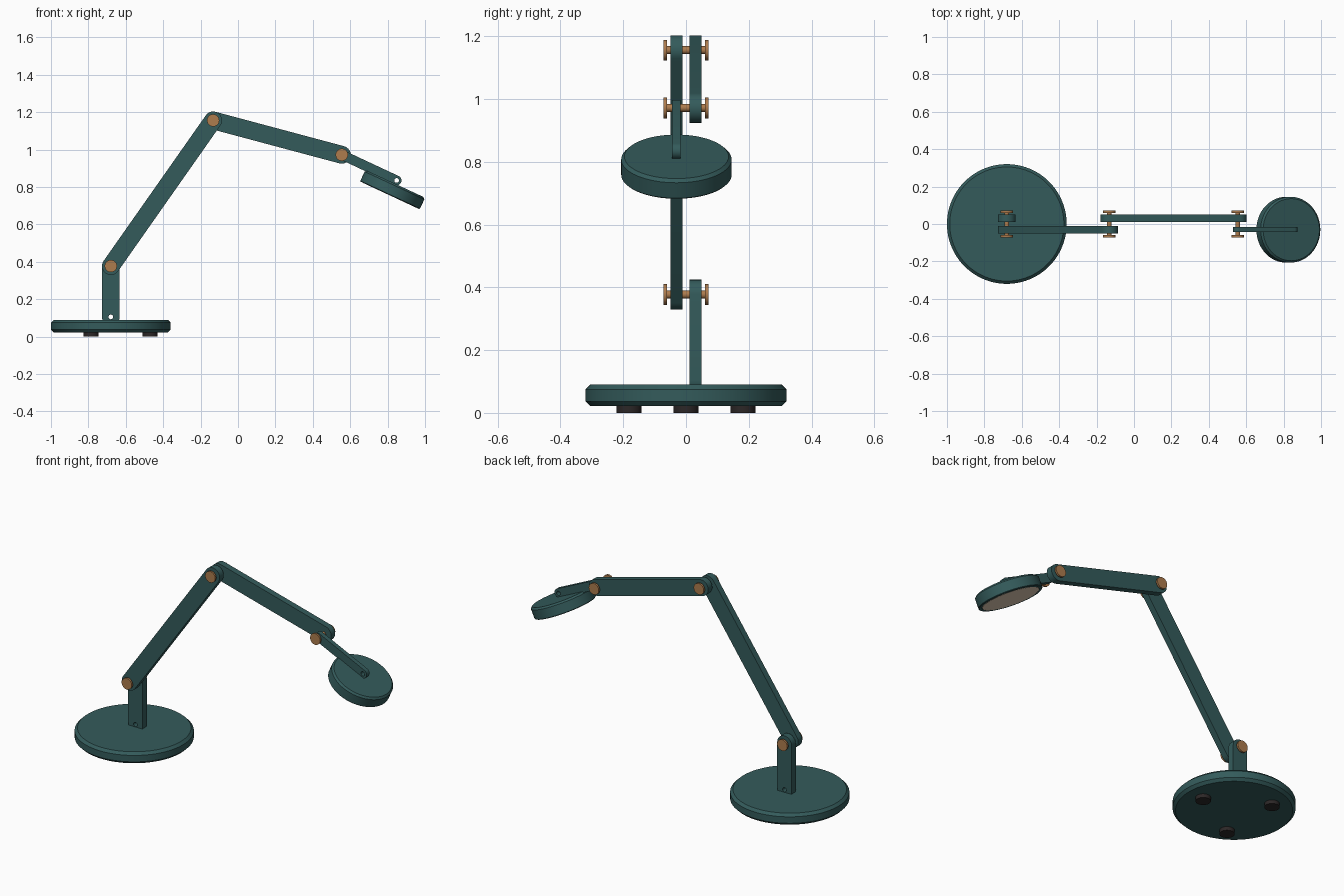
import bpy, bmesh, math
from mathutils import Matrix, Vector

if "Cube" in bpy.data.objects:
    bpy.data.objects.remove(bpy.data.objects["Cube"])


def material(name, rgb):
    m = bpy.data.materials.new(name)
    m.diffuse_color = (*rgb, 1)
    m.use_nodes = True
    m.node_tree.nodes["Principled BSDF"].inputs["Base Color"].default_value = m.diffuse_color
    return m


GREEN = material("dark teal paint", (0.034, 0.105, 0.105))
BRASS = material("warm brass", (0.42, 0.20, 0.075))
RUBBER = material("black rubber", (0.025, 0.020, 0.020))
LENS = material("cream diffuser", (0.75, 0.60, 0.45))


def finish(ob, mat):
    ob.data.materials.clear()
    ob.data.materials.append(mat)
    bpy.ops.object.select_all(action='DESELECT')
    bpy.context.view_layer.objects.active = ob
    ob.select_set(True)
    bpy.ops.object.shade_smooth_by_angle(angle=math.radians(30))
    return ob


def lathe(name, profile, mat, matrix, segments=64):
    """Spin (radius, height) points around local z; ends are capped."""
    bm = bmesh.new()
    rings = []
    for r, h in profile:
        rings.append([bm.verts.new((r * math.cos(a), r * math.sin(a), h))
                      for a in (2 * math.pi * i / segments for i in range(segments))])
    for lo, hi in zip(rings, rings[1:]):
        for i in range(segments):
            j = (i + 1) % segments
            bm.faces.new((lo[i], lo[j], hi[j], hi[i]))
    bm.faces.new(rings[0][::-1])
    bm.faces.new(rings[-1])
    bmesh.ops.recalc_face_normals(bm, faces=bm.faces)
    me = bpy.data.meshes.new(name)
    bm.to_mesh(me)
    bm.free()
    ob = bpy.data.objects.new(name, me)
    bpy.context.collection.objects.link(ob)
    ob.matrix_world = matrix
    return finish(ob, mat)


def arc(cx, cy, r, start, end, n):
    return [(cx + r * math.cos(start + (end - start) * i / n),
             cy + r * math.sin(start + (end - start) * i / n)) for i in range(n + 1)]


def bar(name, p, q, half_width, y, thickness, hole=0.0125):
    """Round-ended flat link in the xz plane with a pin hole at both ends."""
    d = Vector(q) - Vector(p)
    t = math.atan2(d.y, d.x)
    quarter = math.pi / 2
    outline = (arc(*q, half_width, t - quarter, t + quarter, 16)
               + arc(*p, half_width, t + quarter, t + 3 * quarter, 16))
    loops = [outline] + [arc(*c, hole, 0, 2 * math.pi, 24)[:-1] for c in (p, q)]
    cu = bpy.data.curves.new(name, 'CURVE')
    cu.dimensions, cu.fill_mode, cu.extrude = '2D', 'BOTH', thickness / 2
    for pts in loops:
        s = cu.splines.new('POLY')
        s.points.add(len(pts) - 1)
        for v, (a, b) in zip(s.points, pts):
            v.co = (a, b, 0, 1)
        s.use_cyclic_u = True
    ob = bpy.data.objects.new(name, cu)
    bpy.context.collection.objects.link(ob)
    ob.matrix_world = Matrix.Translation((0, y, 0)) @ Matrix.Rotation(math.pi / 2, 4, 'X')
    bpy.ops.object.select_all(action='DESELECT')
    bpy.context.view_layer.objects.active = ob
    ob.select_set(True)
    bpy.ops.object.convert(target='MESH')
    ob = bpy.context.object
    # weld caps to walls
    bm = bmesh.new()
    bm.from_mesh(ob.data)
    bmesh.ops.remove_doubles(bm, verts=bm.verts, dist=1e-5)
    bmesh.ops.recalc_face_normals(bm, faces=bm.faces)
    bm.to_mesh(ob.data)
    bm.free()
    return finish(ob, GREEN)


# joint positions (x, z)
SHOULDER, ELBOW, WRIST = (-0.68, 0.377), (-0.133, 1.156), (0.555, 0.972)
HEAD_END = (0.848, 0.835)
SIDE = 0.0305

# base with chamfered rims and three feet
lathe("base", [(0.305, 0.022), (0.32, 0.037), (0.32, 0.075), (0.305, 0.09)],
      GREEN, Matrix.Translation((-0.68, 0, 0)), 96)
for i in range(3):
    a = 2 * math.pi * i / 3
    pos = (-0.68 + 0.21 * math.cos(a), 0.21 * math.sin(a), 0)
    lathe("foot", [(0.04, 0), (0.04, 0.024)], RUBBER, Matrix.Translation(pos), 32)

# links, alternating sides
bar("post", (-0.68, 0.105), SHOULDER, 0.0475, SIDE, 0.038)
bar("lower_arm", SHOULDER, ELBOW, 0.0475, -SIDE, 0.038)
bar("upper_arm", ELBOW, WRIST, 0.0475, SIDE, 0.038)
bar("head_arm", WRIST, HEAD_END, 0.026, -SIDE, 0.027)

# pins with a wide cap on each side
for x, z in (SHOULDER, ELBOW, WRIST):
    m = Matrix.Translation((x, 0, z)) @ Matrix.Rotation(math.pi / 2, 4, 'X')
    lathe("joint_pin", [(0.033, -0.071), (0.033, -0.06), (0.0125, -0.06),
                        (0.0125, 0.06), (0.033, 0.06), (0.033, 0.071)], BRASS, m, 32)

# tilted lamp head with a diffuser underneath
tilt = Matrix.Translation((0.8265, -SIDE, 0.786)) @ Matrix.Rotation(math.radians(25), 4, 'Y')
lathe("lamp_head", [(0.156, -0.030), (0.158, -0.034), (0.172, -0.034), (0.176, -0.030),
                    (0.176, 0.024), (0.166, 0.034)], GREEN, tilt)
lathe("diffuser", [(0.156, -0.0345), (0.156, -0.028)], LENS, tilt)
